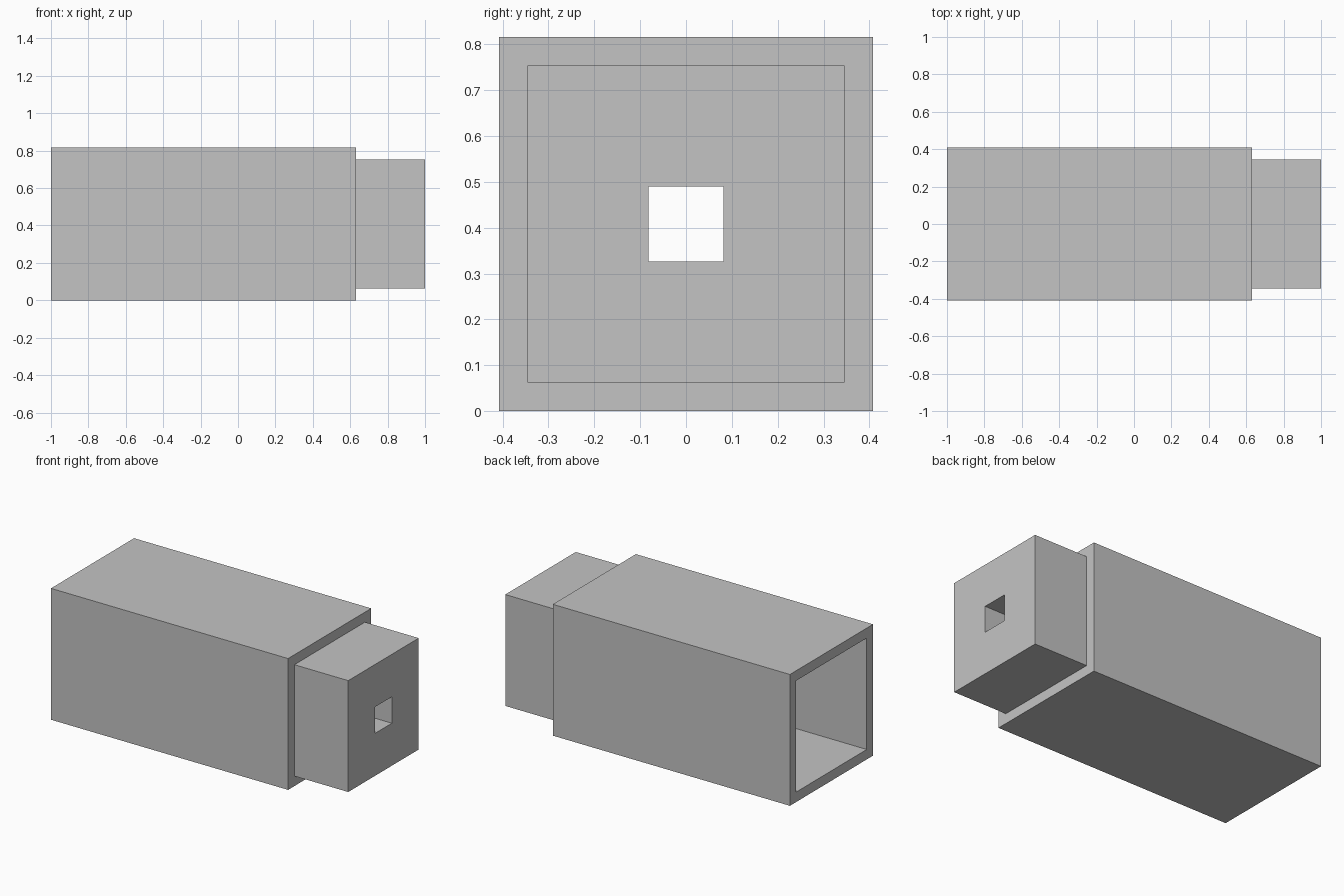
import bpy
import bmesh

if "Cube" in bpy.data.objects:
    bpy.data.objects.remove(bpy.data.objects["Cube"], do_unlink=True)

CENTRE_Z = 0.408

grey = bpy.data.materials.new("plain grey")
grey.use_nodes = True
colour = (0.55, 0.55, 0.55, 1)
grey.diffuse_color = colour
grey.node_tree.nodes["Principled BSDF"].inputs["Base Color"].default_value = colour


def square_tube(name, x_start, x_end, outer, inner):
    """Square tube along x, given the half widths of its outside and its bore."""
    bm = bmesh.new()

    def ring(x, half):
        corners = [(-half, -half), (half, -half), (half, half), (-half, half)]
        return [bm.verts.new((x, y, CENTRE_Z + z)) for y, z in corners]

    # Rings in order round the wall section, so the last joins the first
    rings = [ring(x_start, outer), ring(x_end, outer),
             ring(x_end, inner), ring(x_start, inner)]
    for i in range(4):
        a, b = rings[i], rings[(i + 1) % 4]
        for j in range(4):
            k = (j + 1) % 4
            bm.faces.new((a[j], a[k], b[k], b[j]))
    bmesh.ops.recalc_face_normals(bm, faces=bm.faces)

    mesh = bpy.data.meshes.new(name)
    bm.to_mesh(mesh)
    bm.free()
    mesh.materials.append(grey)
    obj = bpy.data.objects.new(name, mesh)
    bpy.context.collection.objects.link(obj)
    return obj


# Thin-walled sleeve, open at the left end
square_tube("outer_sleeve", -1, 0.63, 0.408, 0.346)

# Thick block fitted in the sleeve, with a small square bore
square_tube("inner_block", 0.28, 1, 0.346, 0.082)
